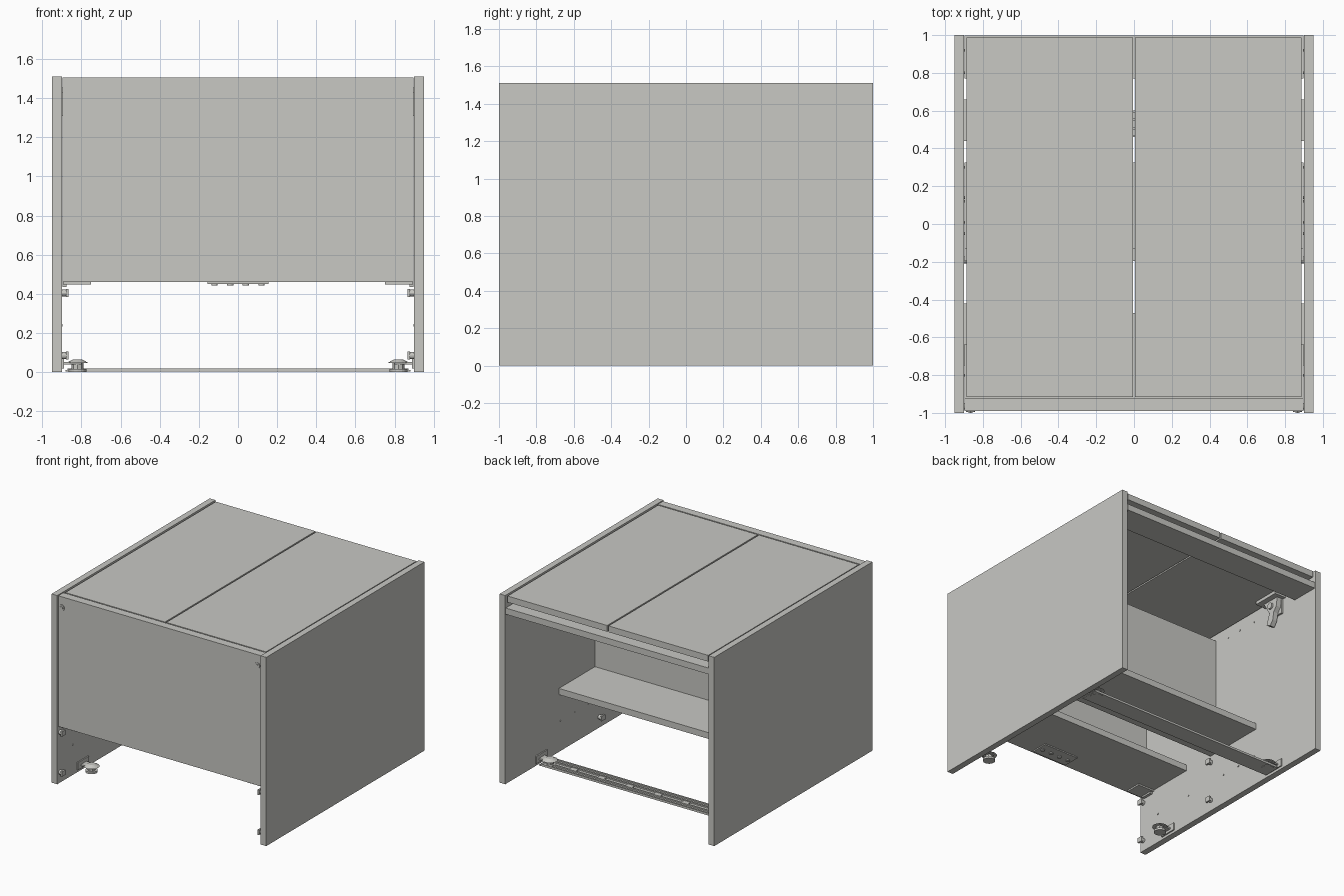
import bpy, bmesh, math
from mathutils import Matrix

if "Cube" in bpy.data.objects:
    bpy.data.objects.remove(bpy.data.objects["Cube"])


def material(name, rgb):
    m = bpy.data.materials.new(name)
    m.diffuse_color = (*rgb, 1)
    m.use_nodes = True
    m.node_tree.nodes["Principled BSDF"].inputs["Base Color"].default_value = m.diffuse_color
    return m


GREY = material("light_grey", (0.58, 0.58, 0.55))


def finish(name, bm, mat=GREY):
    bmesh.ops.recalc_face_normals(bm, faces=bm.faces)
    me = bpy.data.meshes.new(name)
    bm.to_mesh(me)
    bm.free()
    me.materials.append(mat)
    ob = bpy.data.objects.new(name, me)
    bpy.context.collection.objects.link(ob)
    return ob


def add_box(bm, x, y, z):
    m = Matrix.Translation([(a + b) / 2 for a, b in (x, y, z)])
    m = m @ Matrix.Diagonal((x[1] - x[0], y[1] - y[0], z[1] - z[0], 1))
    bmesh.ops.create_cube(bm, size=1, matrix=m)


def add_disc(bm, c, r, h, axis="Z", sides=16, r2=None):
    rot = {"X": Matrix.Rotation(math.pi / 2, 4, "Y"), "Z": Matrix(),
           "Y": Matrix.Rotation(math.pi / 2, 4, "X")}[axis]
    bmesh.ops.create_cone(bm, cap_ends=True, segments=sides, radius1=r,
                          radius2=r if r2 is None else r2, depth=h,
                          matrix=Matrix.Translation(c) @ rot)


def add_profile(bm, pts, x0, x1):
    # yz outline extruded along x
    f = bm.faces.new([bm.verts.new((x0, y, z)) for y, z in pts])
    r = bmesh.ops.extrude_face_region(bm, geom=[f])
    vs = [v for v in r["geom"] if isinstance(v, bmesh.types.BMVert)]
    bmesh.ops.translate(bm, vec=(x1 - x0, 0, 0), verts=vs)


def box(name, x, y, z):
    bm = bmesh.new()
    add_box(bm, x, y, z)
    return finish(name, bm)


def span(s, a, b):
    return tuple(sorted((s * a, s * b)))


# main boards
W = (-0.897, 0.897)
box("front_panel", W, (-0.99, -0.925), (0.46, 1.505))
box("inner_partition", W, (-0.195, -0.13), (0.46, 1.41))
box("back_shelf", W, (-0.13, 0.325), (0.46, 0.51))
box("front_shelf", W, (-0.925, -0.47), (0.46, 0.51))
box("top_back_rail", W, (0.77, 0.998), (1.36, 1.41))

for s, side in ((-1, "left"), (1, "right")):
    box(f"{side}_side_panel", span(s, 0.90, 0.95), (-1, 1), (0, 1.51))
    box(f"{side}_top_panel", span(s, 0.006, 0.888), (-0.915, 0.988), (1.455, 1.505))

    # hinge brackets below the top panels
    for y, pos in ((0.56, "back"), (-0.52, "front")):
        bm = bmesh.new()
        add_box(bm, span(s, 0.80, 0.90), (y - 0.12, y + 0.10), (1.43, 1.455))
        add_box(bm, span(s, 0.885, 0.90), (y - 0.07, y + 0.07), (1.31, 1.43))
        hook = [(y - 0.08, 1.43), (y + 0.07, 1.43), (y + 0.06, 1.36), (y + 0.03, 1.32),
                (y + 0.02, 1.26), (y - 0.01, 1.22), (y - 0.05, 1.24), (y - 0.02, 1.33)]
        add_profile(bm, hook, s * 0.845, s * 0.885)
        add_disc(bm, (s * 0.84, y, 1.38), 0.025, 0.02, "X")
        finish(f"{side}_{pos}_hinge", bm)

    # levelling feet with side plates
    for y, pos in ((0.55, "back"), (-0.68, "front")):
        bm = bmesh.new()
        add_disc(bm, (s * 0.82, y, 0.008), 0.045, 0.016)
        add_disc(bm, (s * 0.82, y, 0.032), 0.03, 0.035, sides=8)
        add_disc(bm, (s * 0.82, y, 0.055), 0.058, 0.018, r2=0.025)
        add_box(bm, span(s, 0.80, 0.90), (y - 0.035, y + 0.035), (0.040, 0.052))
        add_box(bm, span(s, 0.89, 0.90), (y - 0.07, y + 0.07), (0.02, 0.08))
        finish(f"{side}_{pos}_foot", bm)

    # panel clips on the inner faces
    bm = bmesh.new()
    for y in (-0.965, -0.19):
        for z in (0.405, 0.085):
            add_disc(bm, (s * 0.883, y, z), 0.018, 0.034, "X", 12)
            add_box(bm, span(s, 0.865, 0.878), (y - 0.025, y + 0.02), (z - 0.02, z + 0.02))
    finish(f"{side}_panel_clips", bm)

    # small fixing studs
    bm = bmesh.new()
    for y in (0.01, 0.14, 0.30, 0.80, 0.92):
        add_disc(bm, (s * 0.899, y, 1.38), 0.007, 0.006, "X", 8)
    for y in (-0.80, -0.45, -0.05, 0.12, 0.30):
        add_disc(bm, (s * 0.899, y, 0.24), 0.007, 0.006, "X", 8)
    finish(f"{side}_fixing_studs", bm)

    # lock bolts on the front panel
    bm = bmesh.new()
    add_disc(bm, (s * 0.865, -0.991, 1.42), 0.024, 0.008, "Y", 8)
    add_disc(bm, (s * 0.865, -0.996, 1.42), 0.012, 0.008, "Y", 6)
    finish(f"{side}_front_bolt", bm)

    # corner bracket under the front shelf
    bm = bmesh.new()
    add_box(bm, span(s, 0.75, 0.895), (-0.97, -0.84), (0.448, 0.46))
    add_box(bm, span(s, 0.875, 0.897), (-0.95, -0.86), (0.435, 0.46))
    finish(f"{side}_shelf_bracket", bm)

# slide plate under the front shelf
bm = bmesh.new()
add_box(bm, (-0.155, 0.155), (-0.97, -0.83), (0.451, 0.46))
for x in (-0.12, -0.04, 0.04, 0.12):
    add_disc(bm, (x, -0.90, 0.448), 0.016, 0.01, "Z", 12)
finish("shelf_slide_plate", bm)

# ribbed floor rail between the back feet
bm = bmesh.new()
add_box(bm, (-0.88, 0.88), (0.46, 0.60), (0.003, 0.010))
for y in (0.46, 0.50, 0.548, 0.588):
    add_box(bm, (-0.87, 0.87), (y, y + 0.012), (0.003, 0.020))
for i in range(6):
    x = -0.62 + i * 0.248
    add_box(bm, (x - 0.03, x + 0.03), (0.515, 0.545), (0.010, 0.018))
finish("floor_rail", bm)
